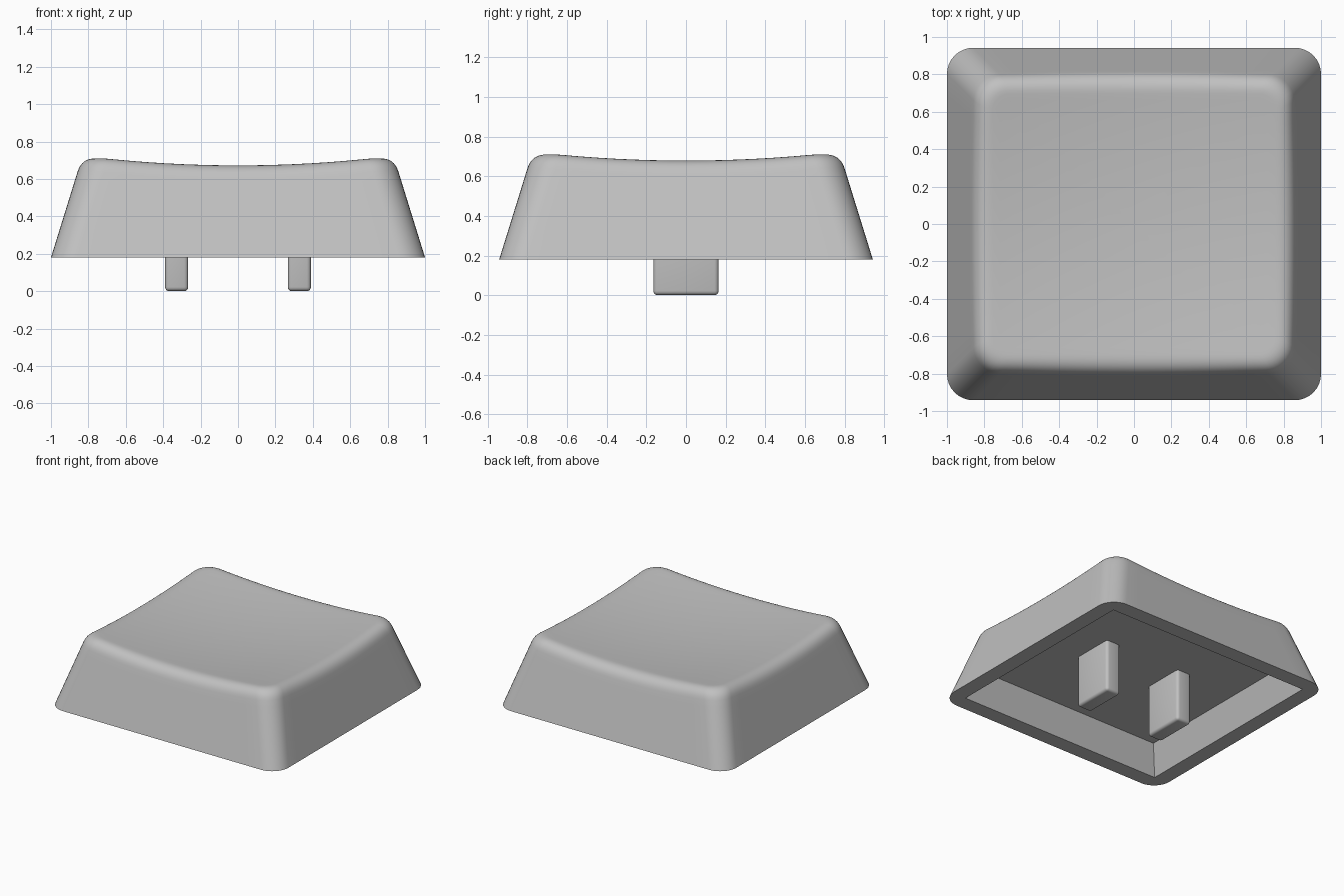
import bpy, bmesh, math
from mathutils import Vector

if "Cube" in bpy.data.objects:
    bpy.data.objects.remove(bpy.data.objects["Cube"])

HX, HY, BASE, CEIL, TAPER = 1.0, 0.942, 0.18, 0.405, 0.31

grey = bpy.data.materials.new("light_grey")
grey.diffuse_color = (0.53, 0.53, 0.53, 1)
grey.use_nodes = True
grey.node_tree.nodes["Principled BSDF"].inputs["Base Color"].default_value = grey.diffuse_color


def outline(hx, hy, r, side=14, arc=8):
    """Rounded rectangle; radius 0 gives a sharp one with the same point count."""
    pts = []
    corners = [(1, 1), (-1, 1), (-1, -1), (1, -1)]
    for k, (sx, sy) in enumerate(corners):
        c = Vector((sx * (hx - r), sy * (hy - r)))
        for i in range(arc + 1):
            a = math.pi / 2 * (k + i / arc)
            pts.append(c + r * Vector((math.cos(a), math.sin(a))))
        nx, ny = corners[(k + 1) % 4]
        a = math.pi / 2 * (k + 1)
        end = Vector((nx * (hx - r), ny * (hy - r))) + r * Vector((math.cos(a), math.sin(a)))
        start = pts[-1].copy()
        pts += [start.lerp(end, j / side) for j in range(1, side)]
    return pts


def dish(p):
    return 0.635 + 0.0745 * (p.x ** 2 + p.y ** 2)


def at(p, z):
    return Vector((p.x, p.y, z))


# Edge where the sloped wall would meet the dished top
base = [at(p, BASE) for p in outline(HX, HY, 0.14)]
edge = []
for i in range(len(base)):
    edge.append(base[i])
for _ in range(6):
    insets = [TAPER * (dish(p) - BASE) for p in edge]
    edge = [at(q, dish(q)) for q in
            (outline(HX - s, HY - s, 0.14)[i] for i, s in enumerate(insets))]

# Rounded shoulder from wall to dish
wall_end = [e + (b - e).normalized() * 0.085 for b, e in zip(base, edge)]
dish_start = []
for e, q in zip(edge, outline(HX - 0.245, HY - 0.245, 0.09)):
    dish_start.append(at(q, dish(q)))

# Rings from the hollow, around the rim, up the wall and over the top
inner = TAPER * (CEIL - BASE)
rings = [[at(p, CEIL) for p in outline(0.88 - inner, 0.82 - inner, 0)],
         [at(p, BASE) for p in outline(0.88, 0.82, 0)],
         base]
for t in (0.3, 0.6, 0.9, 1.0):
    rings.append([b.lerp(w, t) for b, w in zip(base, wall_end)])
for k in range(1, 8):
    t = k / 8
    rings.append([(1 - t) ** 2 * w + 2 * t * (1 - t) * e + t * t * d
                  for w, e, d in zip(wall_end, edge, dish_start)])
for s in (1.0, 0.95, 0.85, 0.7, 0.55, 0.4, 0.25, 0.1):
    rings.append([at(d * s, dish(d * s)) for d in dish_start])

bm = bmesh.new()
loops = [[bm.verts.new(p) for p in ring] for ring in rings]
n = len(base)
for a, b in zip(loops, loops[1:]):
    for i in range(n):
        j = (i + 1) % n
        bm.faces.new((a[i], a[j], b[j], b[i]))
bm.faces.new(loops[0])
centre = bm.verts.new((0, 0, dish(Vector((0, 0)))))
for i in range(n):
    bm.faces.new((loops[-1][i], loops[-1][(i + 1) % n], centre))
bmesh.ops.remove_doubles(bm, verts=bm.verts[:], dist=1e-5)
bmesh.ops.recalc_face_normals(bm, faces=bm.faces[:])


def finish(bm, name):
    mesh = bpy.data.meshes.new(name)
    bm.to_mesh(mesh)
    bm.free()
    mesh.materials.append(grey)
    ob = bpy.data.objects.new(name, mesh)
    bpy.context.collection.objects.link(ob)
    bpy.ops.object.select_all(action='DESELECT')
    ob.select_set(True)
    bpy.context.view_layer.objects.active = ob
    bpy.ops.object.shade_smooth_by_angle(angle=math.radians(35))
    return ob


finish(bm, "key_shell")

# Two mounting prongs hanging from the hollow
for side, name in ((-1, "left_prong"), (1, "right_prong")):
    bm = bmesh.new()
    bmesh.ops.create_cube(bm, size=1)
    top = CEIL + 0.03
    for v in bm.verts:
        v.co = Vector((side * 0.328 + v.co.x * 0.124, v.co.y * 0.33, (v.co.z + 0.5) * top))
    bmesh.ops.bevel(bm, geom=bm.edges[:], offset=0.022, segments=4,
                    profile=0.5, affect='EDGES')
    finish(bm, name)
